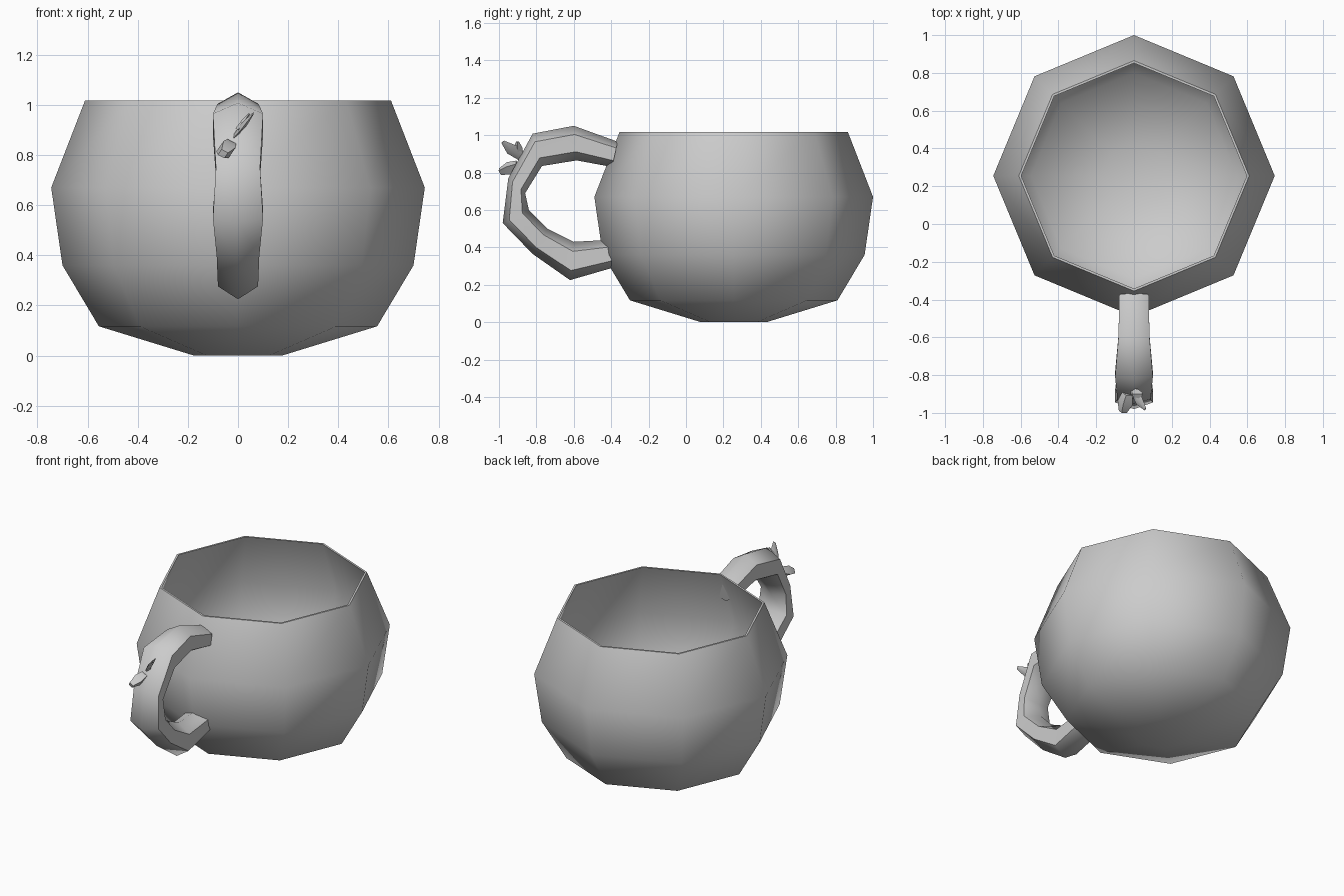
import bpy, bmesh, math
from mathutils import Vector

if "Cube" in bpy.data.objects:
    bpy.data.objects.remove(bpy.data.objects["Cube"])


def finish(name, bm, angle):
    bmesh.ops.recalc_face_normals(bm, faces=bm.faces)
    mesh = bpy.data.meshes.new(name)
    bm.to_mesh(mesh)
    bm.free()
    ob = bpy.data.objects.new(name, mesh)
    bpy.context.collection.objects.link(ob)
    bpy.ops.object.select_all(action='DESELECT')
    bpy.context.view_layer.objects.active = ob
    ob.select_set(True)
    bpy.ops.object.shade_smooth_by_angle(angle=math.radians(angle))
    return ob


def loft(name, rings, angle):
    """Skin a list of equal-length point rings and cap both ends."""
    bm = bmesh.new()
    loops = [[bm.verts.new(p) for p in ring] for ring in rings]
    n = len(loops[0])
    for a, b in zip(loops, loops[1:]):
        for i in range(n):
            j = (i + 1) % n
            bm.faces.new((a[i], a[j], b[j], b[i]))
    bm.faces.new(loops[0])
    bm.faces.new(loops[-1])
    return finish(name, bm, angle)


# Bowl: eight-sided lathe, outside profile up, thin rim, inside back down
CY = 0.255
profile = [(0.175, 0), (0.555, 0.117), (0.70, 0.36), (0.745, 0.67), (0.61, 1.018),
           (0.597, 1.018), (0.73, 0.67), (0.685, 0.365), (0.545, 0.13), (0.17, 0.015)]
rings = [[(r * math.cos(i * math.pi / 4), CY + r * math.sin(i * math.pi / 4), z)
          for i in range(8)] for r, z in profile]
loft("bowl", rings, 60)

# Handle: six-sided tube through (outer y, outer z, inner y, inner z, half width)
sections = [(-0.365, 0.965, -0.395, 0.83, 0.078), (-0.60, 1.05, -0.585, 0.865, 0.082),
            (-0.82, 1.008, -0.77, 0.835, 0.10), (-0.95, 0.77, -0.86, 0.69, 0.088),
            (-0.98, 0.53, -0.84, 0.60, 0.10), (-0.82, 0.365, -0.74, 0.50, 0.085),
            (-0.62, 0.225, -0.60, 0.43, 0.08), (-0.395, 0.29, -0.41, 0.44, 0.08)]
rings = []
for oy, oz, iy, iz, w in sections:
    out, inn = Vector((0, oy, oz)), Vector((0, iy, iz))
    mid, half = (out + inn) / 2, (out - inn) / 2
    rings.append([mid + half * math.cos(i * math.pi / 3)
                  + Vector((w / math.sin(math.pi / 3), 0, 0)) * math.sin(i * math.pi / 3)
                  for i in range(6)])
loft("handle", rings, 60)


# Small bud and leaf sprouting from the handle: tapered four-sided prongs
def prong(name, start, end, side, widths, thick):
    start, end, side = Vector(start), Vector(end), Vector(side).normalized()
    up = (end - start).cross(side).normalized()
    side = up.cross(end - start).normalized()
    rings = []
    for k, w in enumerate(widths):
        c = start.lerp(end, k / (len(widths) - 1))
        t = thick * w / max(widths)
        rings.append([c + side * w, c + up * t, c - side * w, c - up * t])
    loft(name, rings, 40)


prong("upper_leaf", (-0.01, -0.88, 0.88), (0.06, -0.98, 0.965), (0.3, 0.6, 0.5),
      (0.022, 0.035, 0.01), 0.012)
prong("upper_leaf_tip", (0.0, -0.90, 0.90), (0.045, -0.90, 0.965), (0, 1, 0),
      (0.03, 0.025, 0.008), 0.012)
prong("lower_bud", (-0.035, -0.90, 0.84), (-0.06, -0.995, 0.805), (1, 0, 0.3),
      (0.03, 0.042, 0.022), 0.036)
